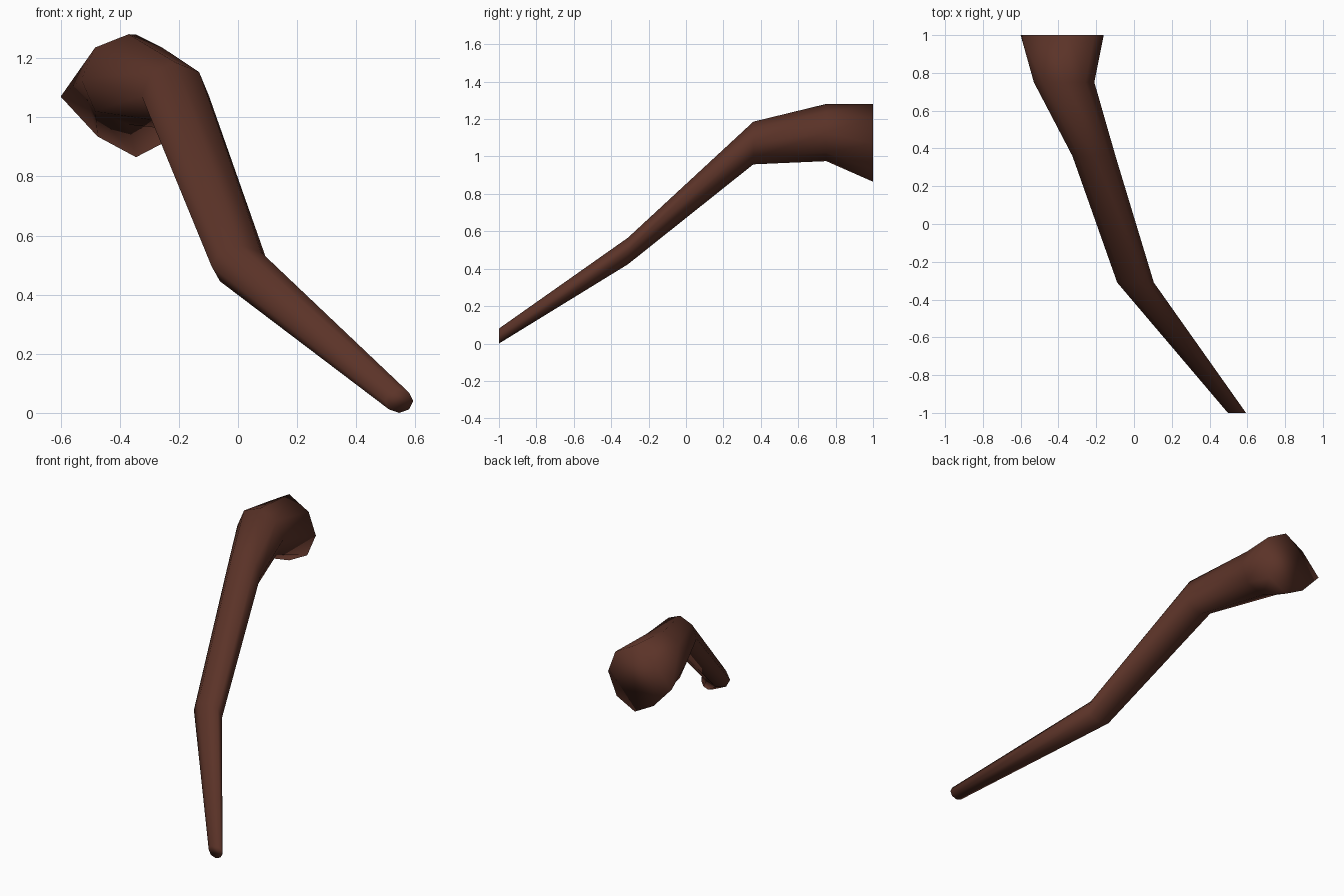
import bpy, bmesh, math

if "Cube" in bpy.data.objects:
    bpy.data.objects.remove(bpy.data.objects["Cube"])

SIDES = 8
# bent branch sections, tip to thick end: centre x, y, z, half width, half height
SECTIONS = [
    (0.545, -1.00, 0.040, 0.048, 0.040),
    (0.008, -0.31, 0.495, 0.097, 0.071),
    (-0.212, 0.36, 1.072, 0.114, 0.114),
    (-0.370, 0.75, 1.128, 0.160, 0.153),
]
# flared, slightly uneven end outline (x, z), counter-clockwise from +x
END = [(-0.16, 1.07), (-0.21, 1.205), (-0.345, 1.28), (-0.475, 1.205),
       (-0.60, 1.07), (-0.475, 0.935), (-0.345, 0.865), (-0.22, 0.93)]

bark = bpy.data.materials.new("dark brown bark")
bark.diffuse_color = (0.105, 0.033, 0.021, 1)
bark.use_nodes = True
bark.node_tree.nodes["Principled BSDF"].inputs["Base Color"].default_value = bark.diffuse_color

bm = bmesh.new()
rings = []
for cx, cy, cz, rx, rz in SECTIONS:
    angles = [2 * math.pi * i / SIDES for i in range(SIDES)]
    rings.append([bm.verts.new((cx + rx * math.cos(a), cy, cz + rz * math.sin(a)))
                  for a in angles])
rings.append([bm.verts.new((x, 1.0, z)) for x, z in END])

# sides between neighbouring sections
for a, b in zip(rings, rings[1:]):
    for i in range(SIDES):
        j = (i + 1) % SIDES
        bm.faces.new((a[i], a[j], b[j], b[i]))

# end caps
bm.faces.new(rings[0])
bm.faces.new(rings[-1])
bmesh.ops.recalc_face_normals(bm, faces=bm.faces[:])
for f in bm.faces:
    f.smooth = True

mesh = bpy.data.meshes.new("branch")
bm.to_mesh(mesh)
bm.free()
mesh.materials.append(bark)
branch = bpy.data.objects.new("branch", mesh)
bpy.context.collection.objects.link(branch)
